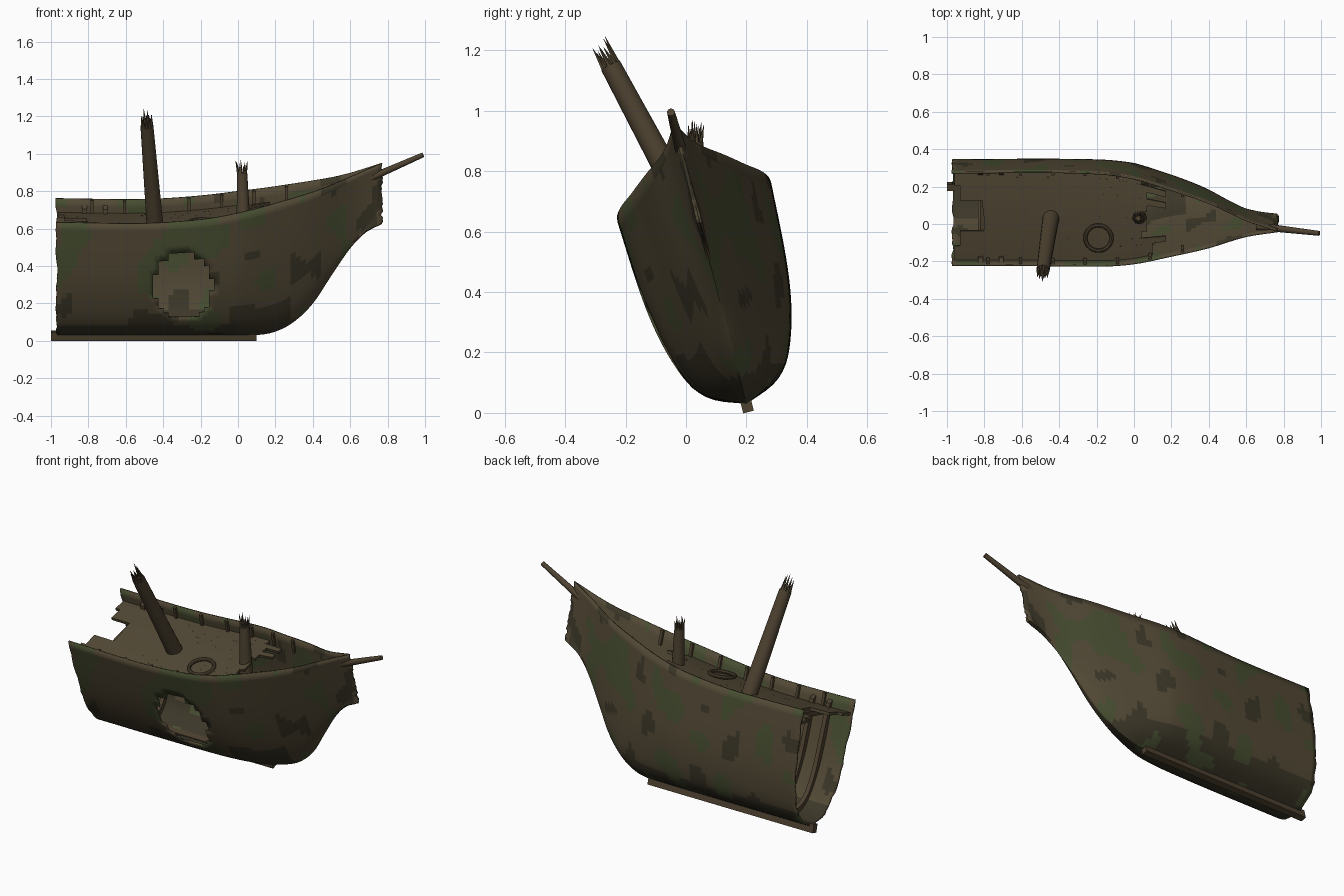
import bpy, bmesh, math, random
from mathutils import Vector, Matrix, noise

if "Cube" in bpy.data.objects:
    bpy.data.objects.remove(bpy.data.objects["Cube"])

random.seed(4)
# The whole wreck is heeled over: parts are laid out upright, then tilted about x
HEEL = Matrix.Translation((0, 0.2, 0.03)) @ Matrix.Rotation(math.radians(14.5), 4, 'X')


def mat(name, r, g, b):
    m = bpy.data.materials.new(name)
    m.diffuse_color = (r, g, b, 1)
    m.use_nodes = True
    m.node_tree.nodes["Principled BSDF"].inputs["Base Color"].default_value = m.diffuse_color
    return m


WOOD = mat("old_wood", 0.085, 0.066, 0.036)
MOSS = mat("mossy_wood", 0.062, 0.075, 0.03)
DARK = mat("wet_wood", 0.045, 0.038, 0.021)
SPAR = mat("spar_wood", 0.075, 0.054, 0.03)


def curve(pts, x):
    """Smooth interpolation through (x, value) points."""
    x = min(max(x, pts[0][0]), pts[-1][0])
    n = len(pts)
    slope = lambda k: ((pts[min(k + 1, n - 1)][1] - pts[max(k - 1, 0)][1]) /
                       (pts[min(k + 1, n - 1)][0] - pts[max(k - 1, 0)][0]))
    for k in range(n - 1):
        (a, va), (b, vb) = pts[k], pts[k + 1]
        if x <= b:
            h, t = b - a, (x - a) / (b - a)
            return (va * (2*t**3 - 3*t*t + 1) + vb * (3*t*t - 2*t**3)
                    + h * slope(k) * (t**3 - 2*t*t + t) + h * slope(k + 1) * (t**3 - t*t))


# Hull lines: keel height, sheer height, half width and cross-section
KEEL = [(-.97, 0), (0, 0), (.1, .001), (.2, .02), (.3, .075), (.4, .175), (.5, .33),
        (.6, .48), (.68, .565), (.77, .615)]
SHEER = [(-.97, .69), (-.5, .685), (-.2, .705), (0, .735), (.2, .775), (.5, .85), (.77, .95)]
WIDTH = [(-.97, .26), (-.2, .26), (0, .239), (.2, .187), (.4, .128), (.6, .05), (.77, .006)]
SECTION = [(0, 0), (.05, .35), (.11, .55), (.19, .68), (.33, .81), (.49, .9), (.68, .955), (1, 1)]


def side(x, t):
    """Half width and height of the hull at length x, fraction t of its depth."""
    b = min(max(x / 0.7, 0), 1)
    full = curve(SECTION, t) * (1 - b) + t**0.7 * b
    k, s = curve(KEEL, x), curve(SHEER, x)
    return curve(WIDTH, x) * full, k + (s - k) * t


def side_at(x, w):
    k, s = curve(KEEL, x), curve(SHEER, x)
    return side(x, min(max((w - k) / (s - k), 0), 1))[0]


def deck_height(x):
    return curve(SHEER, x) - 0.075


def finish(name, bm, mats, tilt=True, angle=35):
    me = bpy.data.meshes.new(name)
    if tilt:
        bm.transform(HEEL)
    bm.to_mesh(me)
    bm.free()
    for m in mats:
        me.materials.append(m)
    ob = bpy.data.objects.new(name, me)
    bpy.context.collection.objects.link(ob)
    bpy.ops.object.select_all(action='DESELECT')
    ob.select_set(True)
    bpy.context.view_layer.objects.active = ob
    bpy.ops.object.shade_smooth_by_angle(angle=math.radians(angle))
    return ob


def loft(bm, rings):
    """Closed bar through a list of vertex rings."""
    vs = [[bm.verts.new(p) for p in r] for r in rings]
    n = len(vs[0])
    fs = [bm.faces.new(vs[0]), bm.faces.new(vs[-1][::-1])]
    for a, b in zip(vs, vs[1:]):
        fs += [bm.faces.new((a[j], b[j], b[(j + 1) % n], a[(j + 1) % n])) for j in range(n)]
    bmesh.ops.recalc_face_normals(bm, faces=fs)


def box(bm, centre, size):
    bmesh.ops.create_cube(bm, size=1, matrix=Matrix.Translation(centre) @ Matrix.Diagonal((*size, 1)))


def rod(bm, p0, p1, r0, r1, sides=16):
    p0, p1 = Vector(p0), Vector(p1)
    d = p1 - p0
    m = Matrix.Translation((p0 + p1) / 2) @ d.to_track_quat('Z', 'Y').to_matrix().to_4x4()
    bmesh.ops.create_cone(bm, cap_ends=True, segments=sides, radius1=r0, radius2=r1,
                          depth=d.length, matrix=m)


# Hull shell with a stepped breach in the near side and open stern
NX, NR = 64, 24
bm = bmesh.new()
grid = []
for i in range(NX + 1):
    row = []
    for j in range(-NR, NR + 1):
        x = -0.97 + 1.74 * i / NX
        u, w = side(x, (abs(j) / NR) ** 1.6)
        if i in (0, NX):
            x += random.uniform(-.006, .006)
        row.append(bm.verts.new((x, math.copysign(u, j), w)))
    grid.append(row)
for i in range(NX):
    for j in range(2 * NR):
        q = (grid[i][j], grid[i][j + 1], grid[i + 1][j + 1], grid[i + 1][j])
        c = sum((v.co for v in q), Vector()) / 4
        z = (HEEL @ c).z
        if c.y < 0 and ((c.x + .295) / .158) ** 2 + ((z - .295) / .178) ** 2 < 1:
            continue
        f = bm.faces.new(q)
        n = noise.noise(Vector((c.x * 6, c.y * 5, c.z * 4)))
        f.material_index = 1 if n > 0.25 else 2 if c.z < 0.1 or n < -0.38 else 0
hull = finish("hull", bm, [WOOD, MOSS, DARK], angle=60)
sol = hull.modifiers.new("thickness", 'SOLIDIFY')
sol.thickness, sol.offset = 0.01, -1

# Keel timber
bm = bmesh.new()
box(bm, (-.45, 0, -.003), (1.1, .036, .05))
finish("keel", bm, [SPAR])

# Deck planks with broken ends and a gap at the stern
bm = bmesh.new()
N = 12
for k in range(N):
    xa = -.81 + random.uniform(0, .02) if 4 <= k < 8 else -.93 if 2 <= k < 10 else -.96
    xb = random.choice((.04, .07, .1, .13, .17))
    rings = []
    for s in range(13):
        x = xa + (xb - xa) * s / 12
        w = deck_height(x)
        hw = side_at(x, w) - 0.006
        a, b = (hw * (2 * (k + e) / N - 1) for e in (0, 1))
        za, zb = (w + .012 * (1 - (v / hw) ** 2) for v in (a, b))
        rings.append([(x, a, za), (x, b, zb), (x, b, zb - .016), (x, a, za - .016)])
    loft(bm, rings)
finish("deck_planks", bm, [WOOD])

# Curved frames and deck beams in the open stern
bm = bmesh.new()
for x in (-.82, -.71):
    rings = []
    top = (deck_height(x) + .05) / curve(SHEER, x)
    for j in range(-20, 21):
        u, w = side(x, top * (abs(j) / 20) ** 1.6)
        p = Vector((math.copysign(u, j), w))
        inward = (Vector((0, .45)) - p).normalized()
        a, b = p + inward * .009, p + inward * .04
        rings.append([(x - .013, *a), (x + .013, *a), (x + .013, *b), (x - .013, *b)])
    loft(bm, rings)
    box(bm, (x + .012, 0, deck_height(x) - .02), (.03, .48, .03))
finish("stern_frames", bm, [SPAR])

# Bulwark posts along both sides
bm = bmesh.new()
for k in range(7):
    x = -.78 + .173 * k
    for s in (-1, 1):
        rings = []
        for w in (deck_height(x) - .01, curve(SHEER, x) - .004):
            o = side_at(x, w) - .006
            rings.append([(x + dx, s * (o - d), w) for dx, d in
                          ((-.008, 0), (.008, 0), (.008, .018), (-.008, .018))])
        loft(bm, rings)
finish("bulwark_posts", bm, [SPAR])


# Broken masts with splintered tops
def mast(name, p0, p1, r0, r1, length):
    bm = bmesh.new()
    p0, p1 = Vector(p0), Vector(p1)
    axis = (p1 - p0).normalized()
    q = axis.to_track_quat('Z', 'Y')
    rod(bm, p0, p1, r0, r1)
    for k in range(9):
        a = math.tau * k / 9
        out = q @ Vector((math.cos(a), math.sin(a), 0))
        base = p1 + out * r1 * .68 - axis * .01
        tip = base + axis * length * random.uniform(.55, 1) + out * random.uniform(-.01, .018)
        rod(bm, base, tip, r1 * .32, .0005, 5)
    finish(name, bm, [SPAR], tilt=False)


mast("main_mast", (-.44, .06, .57), (-.487, -.25, 1.15), .046, .035, .105)
mast("fore_mast", (.03, .035, .6), (.022, .03, .895), .038, .028, .095)

# Bowsprit
bm = bmesh.new()
rod(bm, (.66, -.012, .85), (.99, -.05, .995), .021, .013)
finish("bowsprit", bm, [SPAR], tilt=False)

# Rope ring lying on the deck
bm = bmesh.new()
rings = [[bm.verts.new((-.19 + (.07 + .011 * math.cos(b)) * math.cos(a),
                        -.115 + (.07 + .011 * math.cos(b)) * math.sin(a),
                        .653 + .011 * math.sin(b)))
          for b in (math.tau * n / 8 for n in range(8))]
         for a in (math.tau * n / 28 for n in range(28))]
for i in range(28):
    r, s = rings[i], rings[(i + 1) % 28]
    for j in range(8):
        bm.faces.new((r[j], s[j], s[(j + 1) % 8], r[(j + 1) % 8]))
finish("rope_ring", bm, [SPAR])
